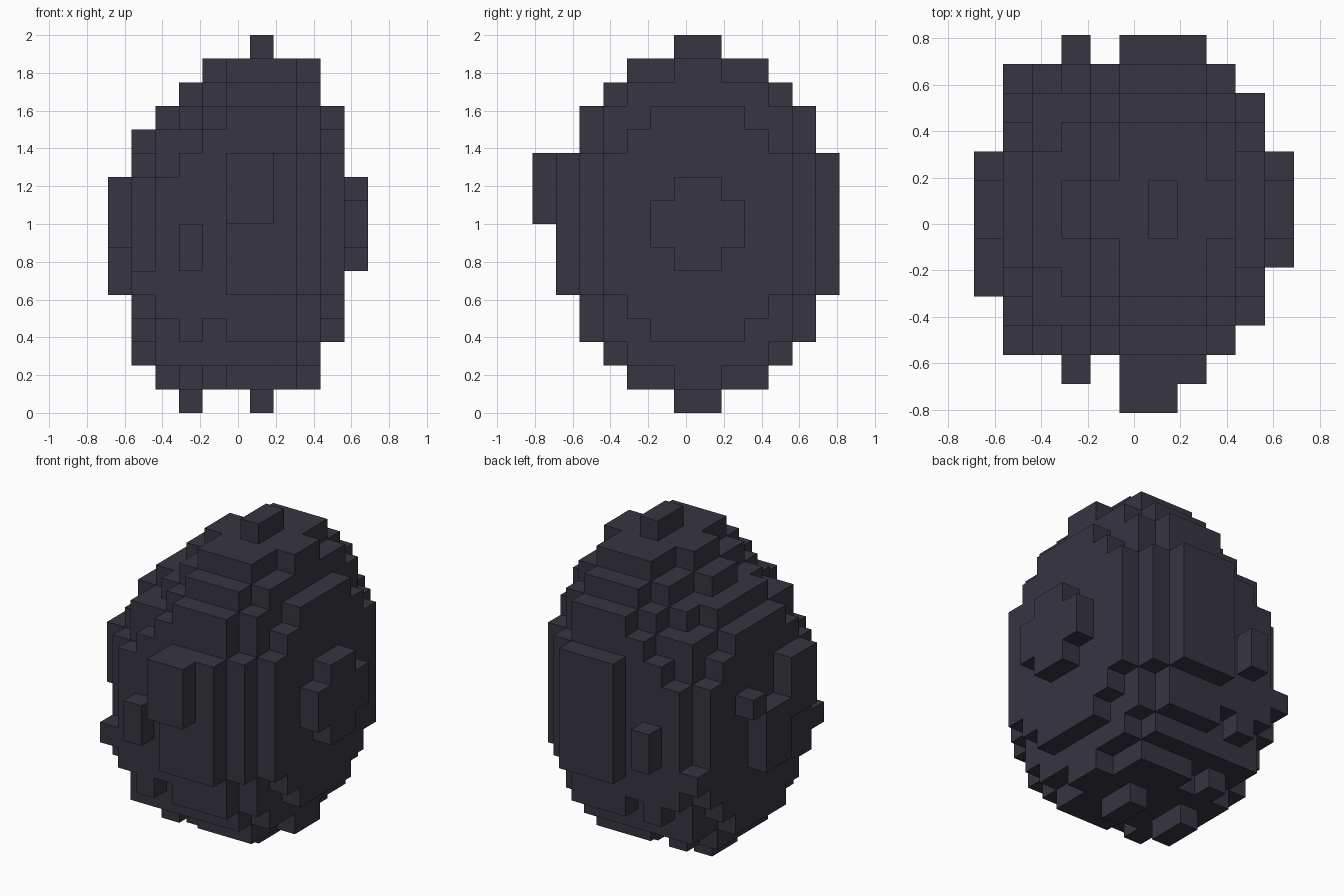
import bpy
import bmesh
from itertools import product
from mathutils import Vector

cube = bpy.data.objects.get("Cube")
if cube:
    bpy.data.objects.remove(cube, do_unlink=True)

CELL = 0.125
SIZE = (11, 13, 16)          # grid cells along x, y, z
cells = set()


def add_ellipsoid(centre, radii):
    """Fill every cell whose middle lies inside the ellipsoid."""
    for c in product(*map(range, SIZE)):
        if sum(((p - q) / r) ** 2 for p, q, r in zip(c, centre, radii)) < 1:
            cells.add(c)


def add_box(xs, ys, zs):
    """Fill a block of cells, with inclusive ranges."""
    cells.update(product(*(range(a, b + 1) for a, b in (xs, ys, zs))))


# Two overlapping rounded lobes
add_ellipsoid((5.95, 6.5, 7.5), (4.207, 6.052, 7.538))
add_ellipsoid((3, 6.5, 6.5), (2.98, 5.53, 6.565))

# Front bump
add_box((5, 6), (0, 0), (8, 10))

# Knobs on the right flank
add_box((0, 0), (6, 7), (5, 7))
add_box((0, 0), (4, 5), (7, 9))
add_box((0, 0), (8, 8), (8, 8))

# Single corner blocks, front and back
for y in (2, 11):
    add_box((1, 1), (y, y), (5, 5))

# Outer skin of the filled cells
bm = bmesh.new()
origin = Vector((-SIZE[0] / 2, -SIZE[1] / 2, 0))
verts = {}


def vert(p):
    key = tuple(p)
    if key not in verts:
        verts[key] = bm.verts.new((Vector(key) + origin) * CELL)
    return verts[key]


for c in sorted(cells):
    for axis, side in product(range(3), (0, 1)):
        near = list(c)
        near[axis] += 2 * side - 1
        if tuple(near) in cells:
            continue
        u, v = (axis + 1) % 3, (axis + 2) % 3
        corners = []
        for du, dv in ((0, 0), (1, 0), (1, 1), (0, 1)):
            p = list(c)
            p[axis] += side
            p[u] += du
            p[v] += dv
            corners.append(vert(p))
        bm.faces.new(corners if side else corners[::-1])

mesh = bpy.data.meshes.new("blocky_boulder")
bm.to_mesh(mesh)
bm.free()
boulder = bpy.data.objects.new("blocky_boulder", mesh)
bpy.context.collection.objects.link(boulder)

# Dark slate colour
slate = bpy.data.materials.new("dark_slate")
slate.use_nodes = True
colour = (0.038, 0.036, 0.053, 1)
slate.diffuse_color = colour
bsdf = next(n for n in slate.node_tree.nodes if n.type == "BSDF_PRINCIPLED")
bsdf.inputs["Base Color"].default_value = colour
mesh.materials.append(slate)
